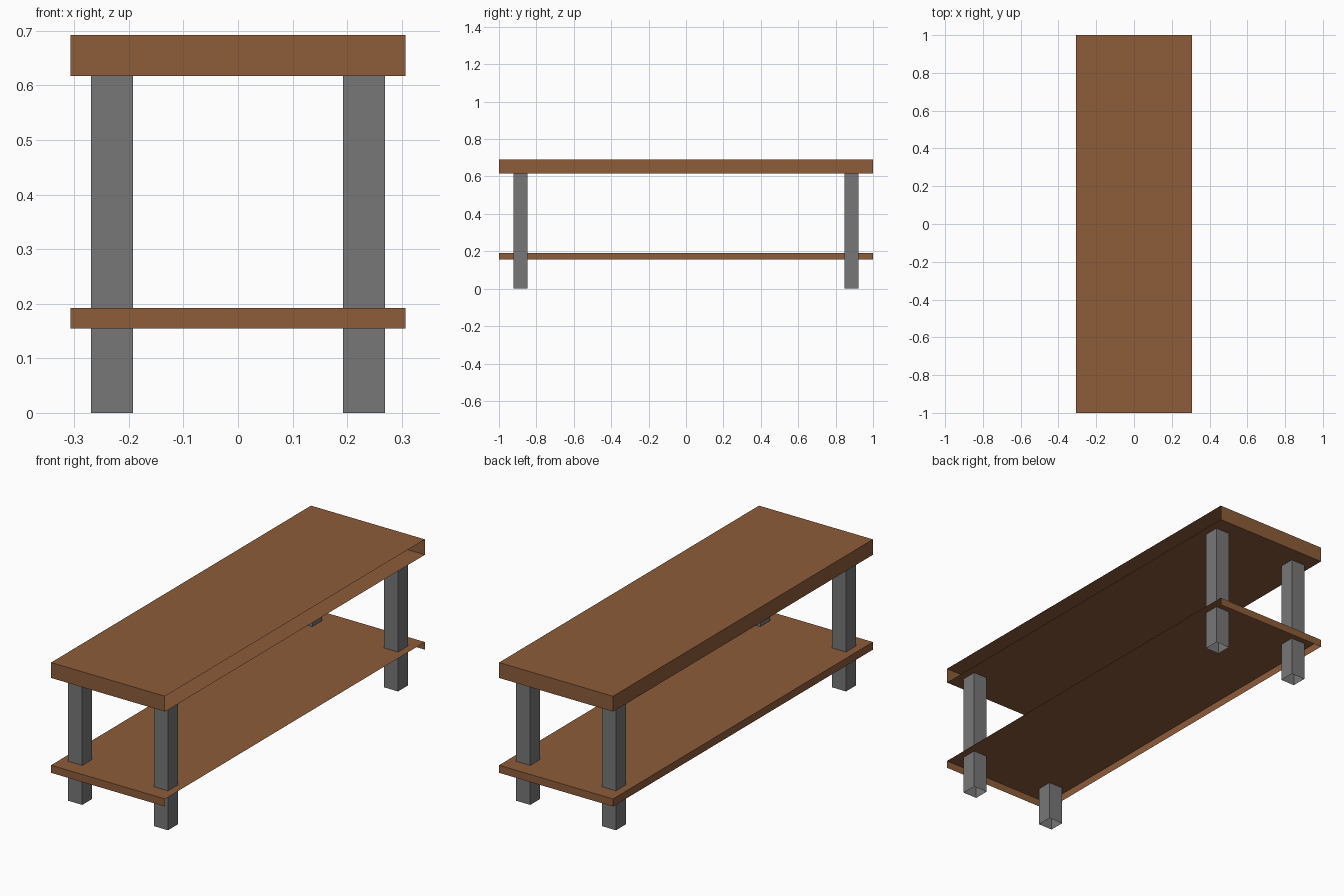
import bpy, bmesh
from mathutils import Vector

if "Cube" in bpy.data.objects:
    bpy.data.objects.remove(bpy.data.objects["Cube"])


def material(name, rgb):
    m = bpy.data.materials.new(name)
    m.diffuse_color = (*rgb, 1.0)
    m.use_nodes = True
    m.node_tree.nodes["Principled BSDF"].inputs["Base Color"].default_value = m.diffuse_color
    return m


def open_box(name, lo, hi, mat, open_sides=()):
    """Box from corner lo to corner hi, without the faces pointing along open_sides."""
    lo, hi = Vector(lo), Vector(hi)
    bm = bmesh.new()
    bmesh.ops.create_cube(bm, size=1.0)
    bm.normal_update()
    gone = [f for f in bm.faces
            if any(f.normal.dot(Vector(d)) > 0.9 for d in open_sides)]
    bmesh.ops.delete(bm, geom=gone, context='FACES')
    for v in bm.verts:
        v.co = (lo + hi) / 2 + v.co * (hi - lo)
    me = bpy.data.meshes.new(name)
    bm.to_mesh(me)
    bm.free()
    me.materials.append(mat)
    ob = bpy.data.objects.new(name, me)
    bpy.context.collection.objects.link(ob)
    return ob


wood = material("brown wood", (0.27, 0.107, 0.042))
metal = material("grey metal", (0.184, 0.184, 0.184))

RIGHT, UP, DOWN = (1, 0, 0), (0, 0, 1), (0, 0, -1)
W, L = 0.307, 1.0

# Table top: open along its right edge
open_box("table_top", (-W, -L, 0.617), (W, L, 0.692), wood, [RIGHT])

# Lower shelf: open along its right edge and underneath
open_box("lower_shelf", (-W, -L, 0.155), (W, L, 0.192), wood, [RIGHT, DOWN])

# Four square tube legs, running through the shelf
for sx, side in ((-1, "left"), (1, "right")):
    for sy, end in ((-1, "front"), (1, "back")):
        x, y, h = sx * 0.231, sy * 0.885, 0.0383
        open_box(f"{end}_{side}_leg", (x - h, y - h, 0), (x + h, y + h, 0.617),
                 metal, [UP, DOWN])
